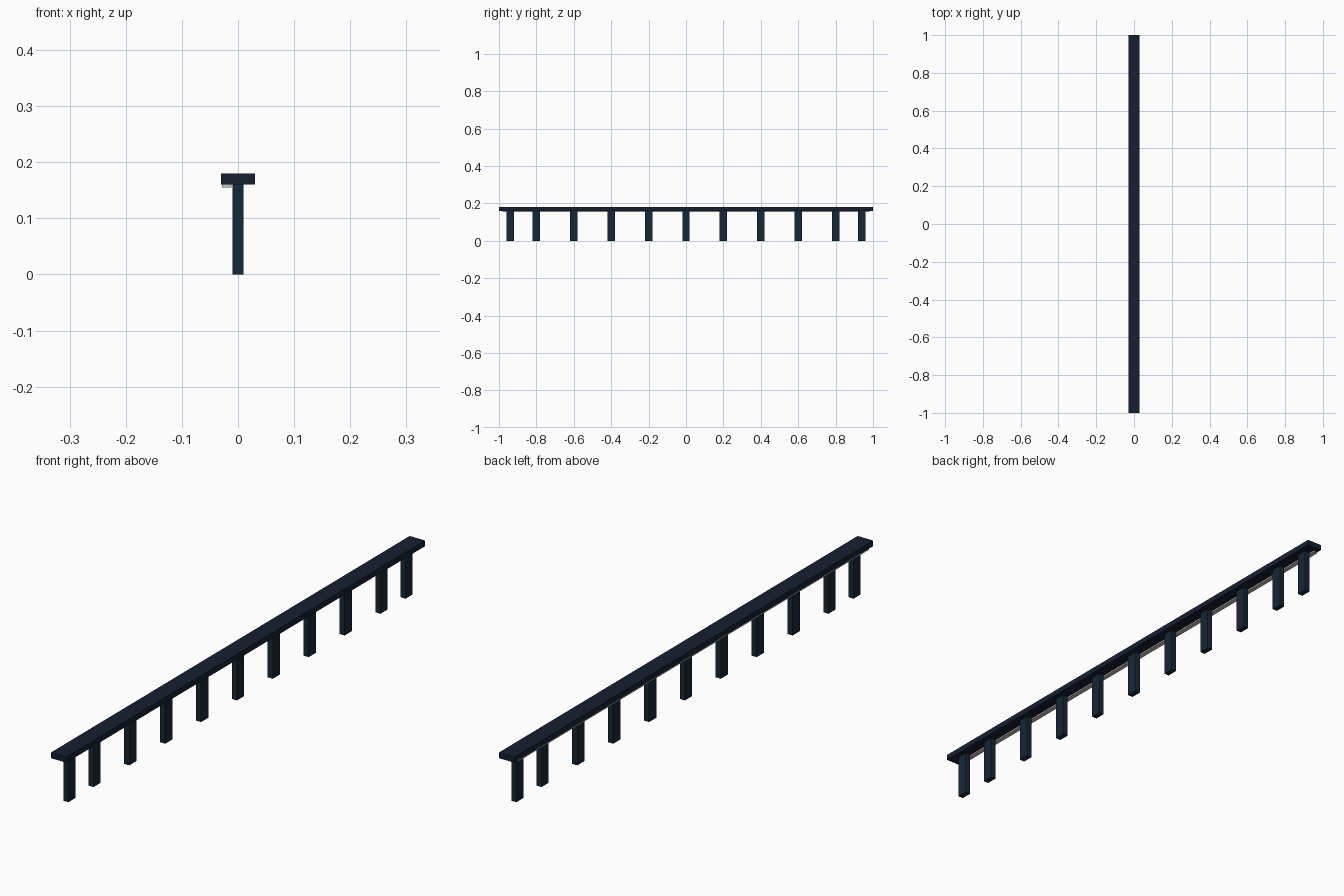
import bpy

if "Cube" in bpy.data.objects:
    bpy.data.objects.remove(bpy.data.objects["Cube"])


def material(name, color):
    m = bpy.data.materials.new(name)
    m.diffuse_color = (*color, 1)
    m.use_nodes = True
    m.node_tree.nodes["Principled BSDF"].inputs["Base Color"].default_value = m.diffuse_color
    return m


def box(name, center, size, mat):
    bpy.ops.mesh.primitive_cube_add(size=1, location=center)
    o = bpy.context.object
    o.name = name
    o.scale = size
    bpy.ops.object.transform_apply(location=False, rotation=False, scale=True)
    o.data.materials.append(mat)
    return o


rail_mat = material("dark_navy", (0.008, 0.014, 0.03))
post_mat = material("dark_blue", (0.008, 0.02, 0.035))
strip_mat = material("light_strip", (0.6, 0.57, 0.53))

# Flat top rail
box("top_rail", (0, 0, 0.17), (0.06, 2.0, 0.02), rail_mat)

# Thin light strip under the left edge of the rail
box("under_strip", (-0.02, 0, 0.1575), (0.017, 1.96, 0.005), strip_mat)

# Posts: even spacing, with the end ones pulled inward
for i, y in enumerate([-0.94, *[k * 0.2 for k in range(-4, 5)], 0.94]):
    box(f"post_{i + 1}", (0, y, 0.08), (0.02, 0.04, 0.16), post_mat)
